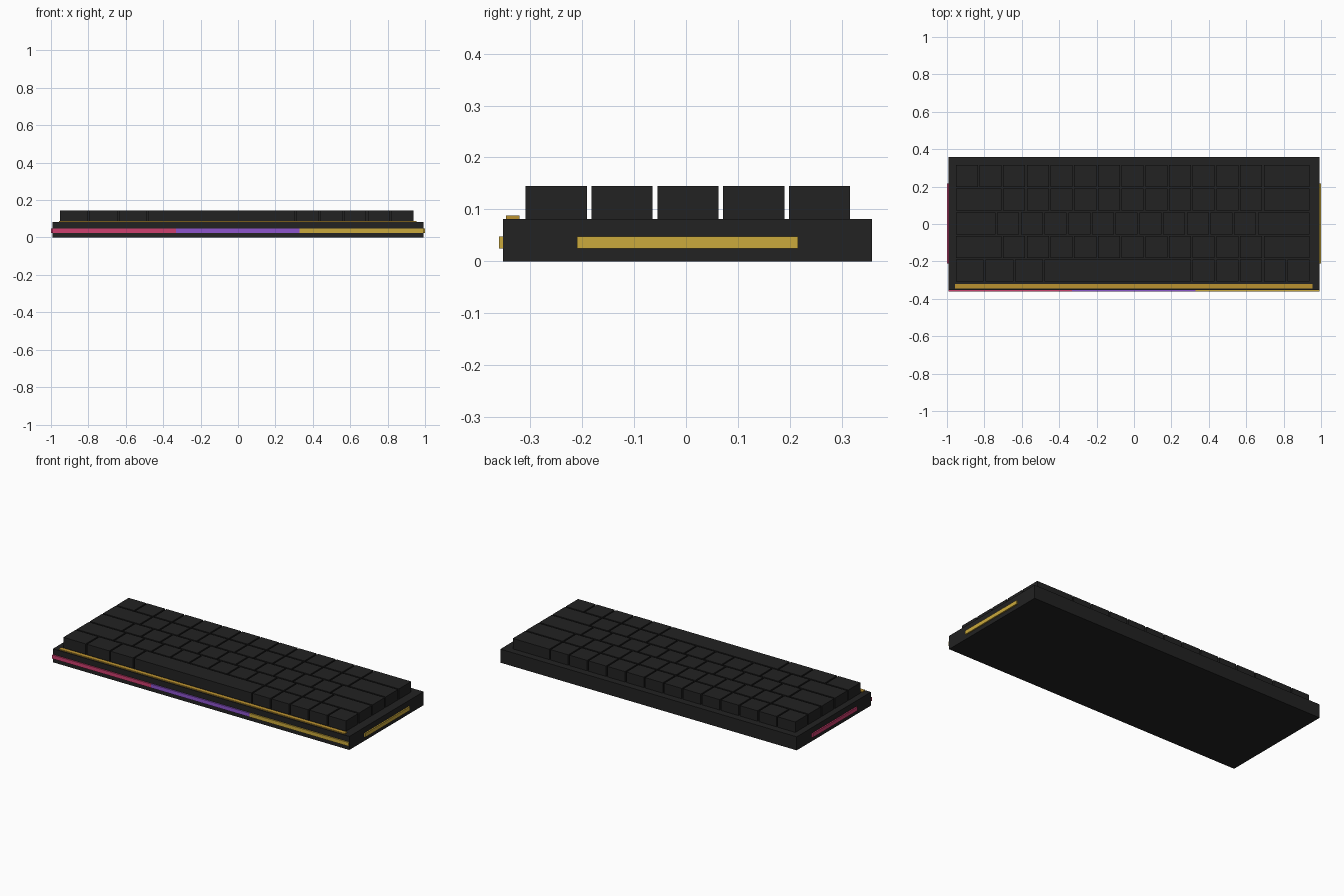
import bpy
import bmesh

cube = bpy.data.objects.get("Cube")
if cube:
    bpy.data.objects.remove(cube, do_unlink=True)


def material(name, color):
    m = bpy.data.materials.new(name)
    m.use_nodes = True
    m.diffuse_color = (*color, 1)
    m.node_tree.nodes["Principled BSDF"].inputs["Base Color"].default_value = (*color, 1)
    return m


black = material("charcoal black", (0.016, 0.016, 0.016))
pink = material("pink light", (0.62, 0.05, 0.16))
purple = material("purple light", (0.27, 0.09, 0.62))
gold = material("gold light", (0.60, 0.40, 0.045))
amber = material("amber light", (0.50, 0.29, 0.03))


def box(name, x, y, z, mat):
    """Box spanning the (low, high) pairs x, y and z."""
    bm = bmesh.new()
    bmesh.ops.create_cube(bm, size=1)
    for v in bm.verts:
        v.co = [span[0] if c < 0 else span[1] for c, span in zip(v.co, (x, y, z))]
    mesh = bpy.data.meshes.new(name)
    bm.to_mesh(mesh)
    bm.free()
    mesh.materials.append(mat)
    obj = bpy.data.objects.new(name, mesh)
    bpy.context.collection.objects.link(obj)
    return obj


# Case
TOP = 0.082
box("case", (-0.992, 0.992), (-0.352, 0.358), (0, TOP), black)

# Light strips: three along the front, one on each end, one on the top edge
STRIP_Z = (0.025, 0.048)
third = 0.661
for i, (side, mat) in enumerate((("right", pink), ("middle", purple), ("left", gold))):
    x0 = -0.992 + i * third
    box(f"front_strip_{side}", (x0, x0 + third), (-0.36, -0.352), STRIP_Z, mat)
box("side_strip_right", (-1.0, -0.992), (-0.21, 0.216), STRIP_Z, pink)
box("side_strip_left", (0.992, 1.0), (-0.21, 0.216), STRIP_Z, gold)
box("top_strip", (-0.957, 0.955), (-0.346, -0.32), (TOP, 0.088), amber)

# Keys: widths in key units for each row, from the back row to the front
PITCH, GAP = 0.1267, 0.009
rows = (
    [1] * 13 + [2],
    [2] + [1] * 11 + [2],
    [1.75] + [1] * 11 + [2.25],
    [2] + [1] * 11 + [2],
    [1.25] * 3 + [6.25] + [1] * 5,
)
for r, widths in enumerate(rows):
    back = 0.316 - r * PITCH
    x = -0.953
    for k, units in enumerate(widths):
        right_edge = x + units * PITCH
        box(f"key_row{r + 1}_{k + 1}", (x, right_edge - GAP),
            (back - PITCH + GAP, back), (TOP, 0.145), black)
        x = right_edge
